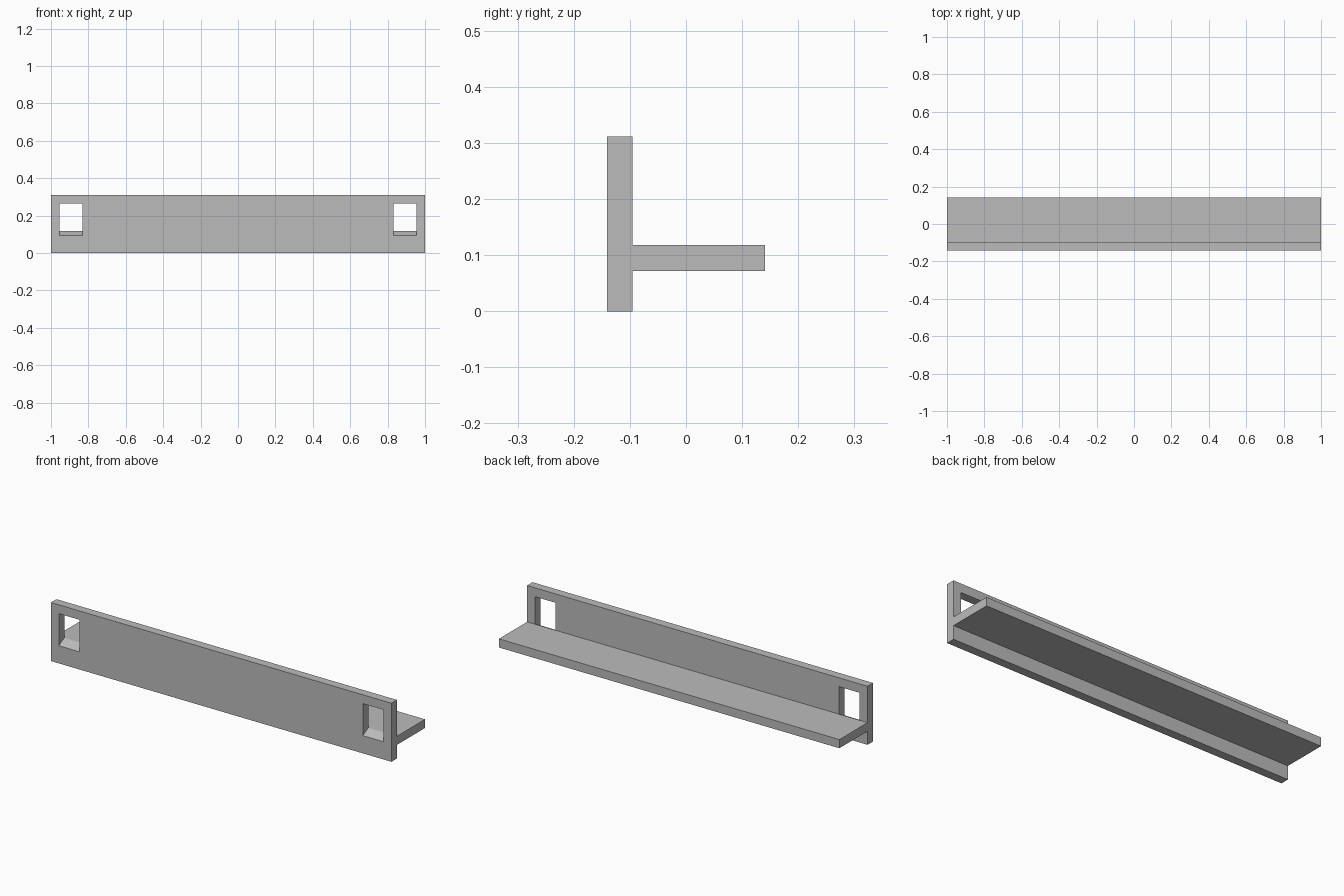
import bpy
import bmesh

cube = bpy.data.objects.get("Cube")
if cube:
    bpy.data.objects.remove(cube, do_unlink=True)

grey = bpy.data.materials.new("plain grey")
grey.use_nodes = True
grey.diffuse_color = (0.5, 0.5, 0.5, 1)
grey.node_tree.nodes["Principled BSDF"].inputs["Base Color"].default_value = (0.5, 0.5, 0.5, 1)


def extrude_along_x(name, profile, x0, x1):
    """Solid made by sweeping a (y, z) outline from x0 to x1."""
    bm = bmesh.new()
    face = bm.faces.new([bm.verts.new((x0, y, z)) for y, z in profile])
    swept = bmesh.ops.extrude_face_region(bm, geom=[face])["geom"]
    verts = [v for v in swept if isinstance(v, bmesh.types.BMVert)]
    bmesh.ops.translate(bm, verts=verts, vec=(x1 - x0, 0, 0))
    bmesh.ops.recalc_face_normals(bm, faces=bm.faces)
    mesh = bpy.data.meshes.new(name)
    bm.to_mesh(mesh)
    bm.free()
    mesh.materials.append(grey)
    obj = bpy.data.objects.new(name, mesh)
    bpy.context.collection.objects.link(obj)
    return obj


# T-shaped rail: upright front plate with a shelf behind it
front, inner, back = -0.141, -0.095, 0.141
low, high, top = 0.072, 0.118, 0.311
rail = extrude_along_x("shelf_rail", [
    (front, 0), (inner, 0), (inner, low), (back, low),
    (back, high), (inner, high), (inner, top), (front, top)], -1, 1)

# Window cutters with a sill sloping up to the shelf surface
sill_front = 0.094
slope = (high - sill_front) / (inner - front)
y0, y1, window_top = -0.2, -0.05, 0.264
window = [(y0, high + slope * (y0 - inner)), (y1, high + slope * (y1 - inner)),
          (y1, window_top), (y0, window_top)]
cutters = []
for side, sign in (("left", 1), ("right", -1)):
    cutter = extrude_along_x(side + "_window_cutter", window,
                             *sorted((sign * 0.832, sign * 0.954)))
    cutter.hide_render = True
    cutter.hide_set(True)
    cutters.append(cutter)
    mod = rail.modifiers.new(side + "_window", "BOOLEAN")
    mod.operation = "DIFFERENCE"
    mod.solver = "EXACT"
    mod.object = cutter

# Bake the cuts and drop the helpers
bpy.context.view_layer.update()
evaluated = rail.evaluated_get(bpy.context.evaluated_depsgraph_get())
cut_mesh = bpy.data.meshes.new_from_object(evaluated)
rail.modifiers.clear()
rail.data = cut_mesh
for cutter in cutters:
    bpy.data.objects.remove(cutter, do_unlink=True)
